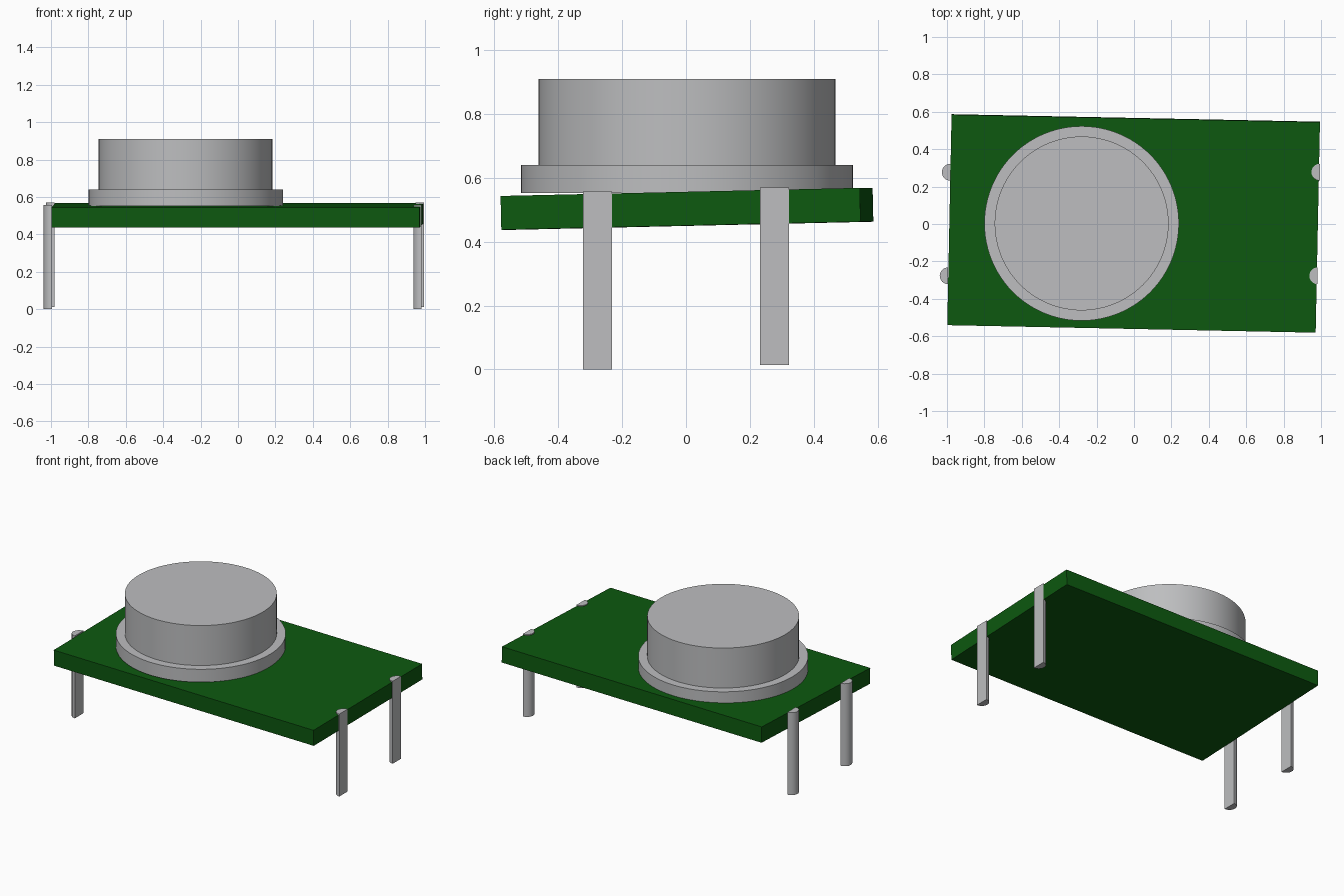
import bpy, bmesh, math

if "Cube" in bpy.data.objects:
    bpy.data.objects.remove(bpy.data.objects["Cube"], do_unlink=True)


def material(name, colour):
    mat = bpy.data.materials.new(name)
    mat.use_nodes = True
    mat.diffuse_color = colour
    mat.node_tree.nodes["Principled BSDF"].inputs["Base Color"].default_value = colour
    return mat


GREEN = material("board green", (0.004, 0.1, 0.005, 1))
SILVER = material("metal grey", (0.51, 0.515, 0.525, 1))


def smooth(obj):
    bpy.ops.object.select_all(action="DESELECT")
    obj.select_set(True)
    bpy.context.view_layer.objects.active = obj
    bpy.ops.object.shade_smooth_by_angle(angle=math.radians(30))


def prism(name, outline, z0, z1, mat):
    """Extrude a closed outline upwards from z0 to z1."""
    bm = bmesh.new()
    face = bm.faces.new([bm.verts.new((x, y, z0)) for x, y in outline])
    top = bmesh.ops.extrude_face_region(bm, geom=[face])["geom"]
    verts = [v for v in top if isinstance(v, bmesh.types.BMVert)]
    bmesh.ops.translate(bm, verts=verts, vec=(0, 0, z1 - z0))
    bmesh.ops.recalc_face_normals(bm, faces=bm.faces)
    mesh = bpy.data.meshes.new(name)
    bm.to_mesh(mesh)
    bm.free()
    mesh.materials.append(mat)
    obj = bpy.data.objects.new(name, mesh)
    bpy.context.collection.objects.link(obj)
    smooth(obj)
    return obj


def arc(cx, cy, r, start, sweep, count):
    return [(cx + r * math.cos(start + sweep * i / count),
             cy + r * math.sin(start + sweep * i / count)) for i in range(count + 1)]


# Circuit board, slightly turned and tilted
bpy.ops.mesh.primitive_cube_add(size=1, location=(-0.002, 0.003, 0.503),
                                rotation=(0.0225, 0, -0.0204))
board = bpy.context.object
board.name = "circuit_board"
board.scale = (1.97, 1.126, 0.106)
board.data.materials.append(GREEN)

# Round can with its flange
for name, radius, z0, z1 in (("can_flange", 0.52, 0.553, 0.64),
                             ("can_body", 0.465, 0.63, 0.91)):
    prism(name, arc(-0.28, 0.003, radius, 0, math.tau, 96)[:-1], z0, z1, SILVER)

# Half-round pins, flat side outwards along the short board edges
for row, y, lift in (("front", -0.277, 0.0), ("back", 0.277, 0.013)):
    for side, sign in (("left", 1), ("right", -1)):
        edge = sign * 0.988 + y * 0.0204
        outline = arc(edge, y, 0.045, sign * math.pi / 2, sign * math.pi, 16)
        prism(f"{row}_{side}_pin", outline, lift, 0.557 + lift, SILVER)
